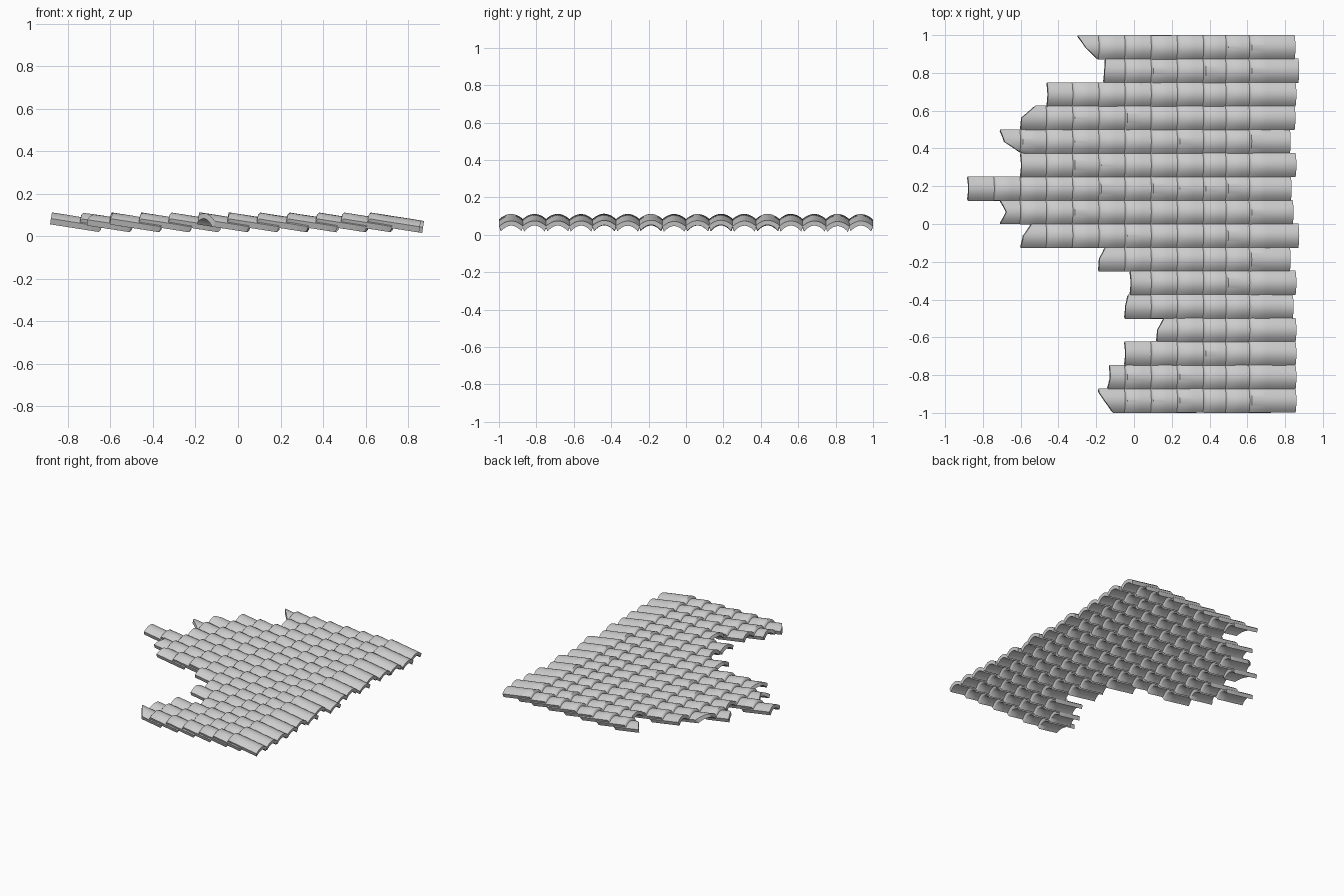
import bpy, bmesh, math, random

cube = bpy.data.objects.get("Cube")
if cube:
    bpy.data.objects.remove(cube)

rng = random.Random(4)

clay = bpy.data.materials.new("pale grey clay")
clay.use_nodes = True
COLOUR = (0.6, 0.6, 0.6, 1)
clay.diffuse_color = COLOUR
clay.node_tree.nodes["Principled BSDF"].inputs["Base Color"].default_value = COLOUR

PITCH = 0.1247       # column spacing
LENGTH = 0.243       # tile length
SLOPE = 0.157        # each tile dips towards +x
HIGH = 0.051         # foot height at the raised end
SEGMENTS = 12
CHAMFER = 0.012      # worn edge where tiles overlap
ROWS = [-0.88 + 0.1385 * i for i in range(10)] + [0.485, 0.61]

# Broken left edge of each column (back, middle, front) and its right end
COLUMNS = [
    ((-0.30, -0.26, -0.19), 0.85), ((-0.15, -0.16, -0.16), 0.87),
    ((-0.46, -0.46, -0.46), 0.855), ((-0.52, -0.60, -0.60), 0.85),
    ((-0.71, -0.69, -0.59), 0.825), ((-0.60, -0.60, -0.60), 0.855),
    ((-0.88, -0.88, -0.88), 0.83), ((-0.71, -0.68, -0.71), 0.84),
    ((-0.54, -0.59, -0.60), 0.87), ((-0.15, -0.19, -0.19), 0.825),
    ((-0.02, -0.02, -0.02), 0.855), ((-0.03, -0.05, -0.05), 0.84),
    ((0.16, 0.12, 0.12), 0.855), ((-0.05, -0.05, -0.05), 0.855),
    ((-0.13, -0.13, -0.14), 0.855), ((-0.20, -0.16, -0.11), 0.855),
]


def broken_edge(edge, t):
    """Left limit across a column, t = 0 at the back and 1 at the front."""
    back, mid, front = edge
    if t < 0.5:
        return back + (mid - back) * t * 2
    return mid + (front - mid) * (t - 0.5) * 2


def arch(half_width, crest, rise):
    """Shallow arch from back to front."""
    ts = [1 - 2 * i / SEGMENTS for i in range(SEGMENTS + 1)]
    return [(half_width * t, crest - rise * t * t) for t in ts]


# Cross-section: outer arch with short side walls, then inner arch reversed
OUTER = arch(0.0645, 0.061, 0.029)
INNER = arch(0.055, 0.036, 0.031)
SECTION = OUTER + INNER[::-1]


def add_tile(bm, start, end, yc, edge, first, last):
    """Closed arched tile lofted along x, worn thin where tiles overlap."""
    dy = rng.uniform(-0.001, 0.001)
    rings = []
    for f in (0, 0.04, 0.35, 0.65, 0.96, 1):
        sag = rng.uniform(-0.001, 0.001)
        ring = []
        for i, (y, h) in enumerate(SECTION):
            outer = i < len(OUTER)
            left = max(start, broken_edge(edge, 0.5 - y / 0.129))
            x = left + (end - left) * f
            z = HIGH - SLOPE * (x - start) + h + sag * h / 0.06
            if f == 0 and outer and not first:
                z -= CHAMFER
            if f == 1 and not outer and not last:
                z += CHAMFER
            ring.append(bm.verts.new((x + SLOPE * (h - 0.03), yc + y + dy, z)))
        rings.append(ring)
    n = len(SECTION)
    for a, b in zip(rings, rings[1:]):
        for i in range(n):
            j = (i + 1) % n
            bm.faces.new((a[i], a[j], b[j], b[i]))
    # End faces as strips between the two arches
    for ring in (rings[0], rings[-1]):
        for i in range(SEGMENTS):
            bm.faces.new((ring[i], ring[i + 1], ring[n - 2 - i], ring[n - 1 - i]))


for c, (edge, right) in enumerate(COLUMNS):
    bm = bmesh.new()
    yc = (7.5 - c) * PITCH
    starts = [s for s in ROWS if s >= min(edge) - 0.07]
    for start in starts:
        first, last = start == starts[0], start == starts[-1]
        end = right if last else start + LENGTH + rng.uniform(-0.005, 0.005)
        add_tile(bm, start, end, yc, edge, first, last)
    bmesh.ops.recalc_face_normals(bm, faces=bm.faces[:])
    mesh = bpy.data.meshes.new("tile_column")
    bm.to_mesh(mesh)
    bm.free()
    mesh.materials.append(clay)
    column = bpy.data.objects.new("tile_column_%02d" % (c + 1), mesh)
    bpy.context.collection.objects.link(column)
    bpy.ops.object.select_all(action="DESELECT")
    column.select_set(True)
    bpy.context.view_layer.objects.active = column
    bpy.ops.object.shade_smooth_by_angle(angle=math.radians(58))
